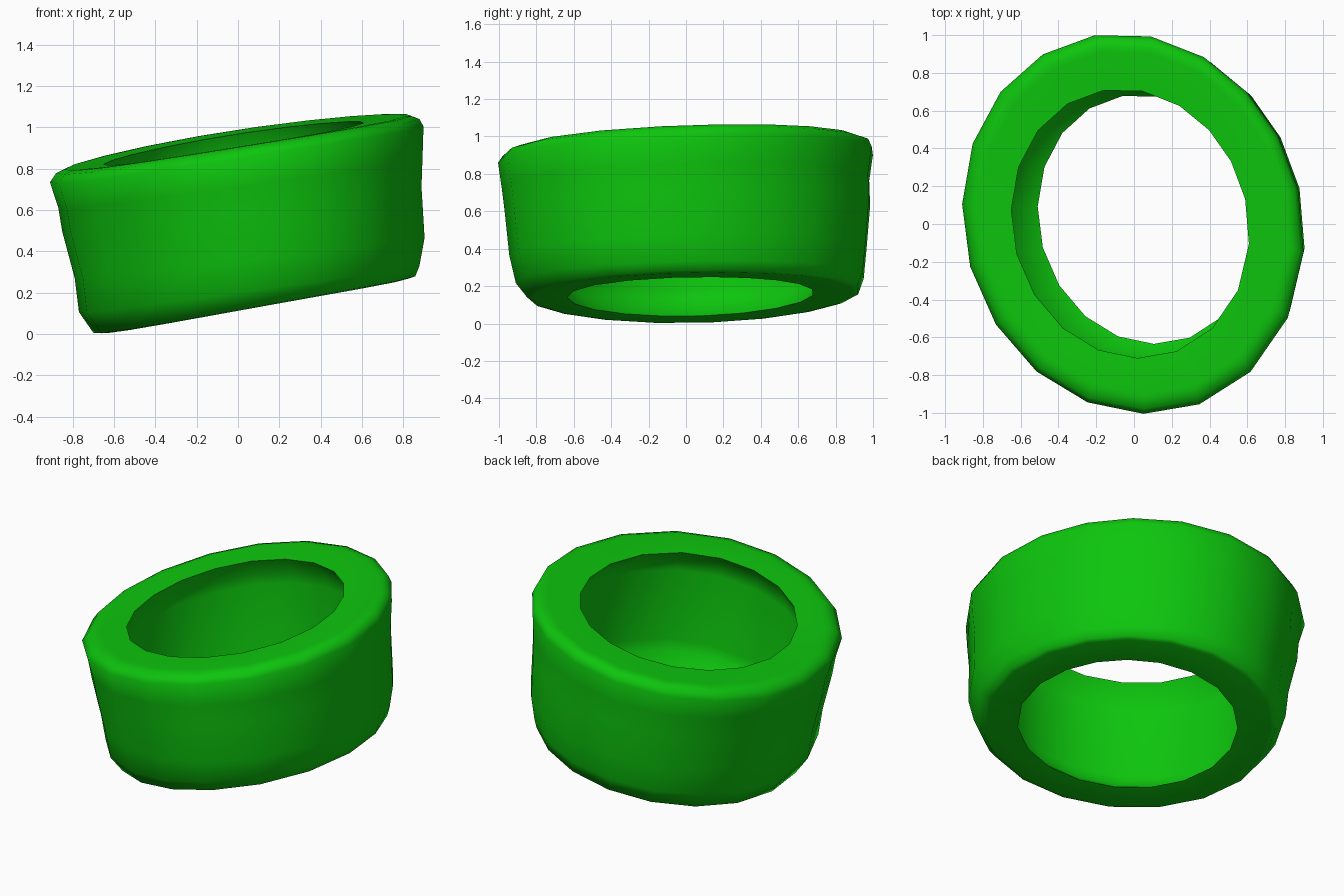
import bpy
import bmesh
from math import cos, sin, radians, tau

cube = bpy.data.objects.get("Cube")
if cube:
    bpy.data.objects.remove(cube, do_unlink=True)

SIDES = 19
START = radians(84)
SKEW = 0.08
BOW = 0.022

# Closed ring section: x min, x max, y min, y max, height, slope along x, slope along y
LOOPS = [
    # bottom rim and outer wall, upwards
    (-0.67, 0.83, -0.82, 0.90, 0.122, 0.18, 0.03),
    (-0.70, 0.86, -0.85, 0.93, 0.127, 0.18, 0.03),
    (-0.77, 0.88, -0.91, 0.96, 0.21, 0.14, 0.03),
    (-0.79, 0.905, -0.945, 0.975, 0.36, 0.12, 0.03),
    (-0.85, 0.89, -0.97, 0.995, 0.60, 0.13, 0.03),
    (-0.87, 0.895, -0.985, 0.99, 0.73, 0.14, 0.04),
    (-0.91, 0.90, -1.005, 1.01, 0.87, 0.155, 0.04),
    (-0.88, 0.88, -0.98, 0.99, 0.91, 0.155, 0.045),
    (-0.84, 0.84, -0.93, 0.95, 0.926, 0.16, 0.045),
    (-0.81, 0.81, -0.90, 0.92, 0.928, 0.162, 0.045),
    # top lip and inner wall, downwards
    (-0.65, 0.61, -0.71, 0.715, 0.925, 0.165, 0.045),
    (-0.71, 0.72, -0.79, 0.78, 0.81, 0.165, 0.04),
    (-0.71, 0.73, -0.79, 0.78, 0.75, 0.165, 0.04),
    (-0.67, 0.75, -0.75, 0.78, 0.30, 0.18, 0.03),
    (-0.65, 0.74, -0.74, 0.77, 0.23, 0.18, 0.03),
    # bottom lip
    (-0.51, 0.65, -0.635, 0.685, 0.13, 0.18, 0.03),
]


def add_loop(bm, x0, x1, y0, y1, height, slope_x, slope_y):
    """One tilted, slightly skewed and bowed oval of vertices."""
    verts = []
    for i in range(SIDES):
        a = START + tau * i / SIDES
        a += radians(7) * max(0, cos(a)) ** 3
        x = (x0 + x1) / 2 + (x1 - x0) / 2 * cos(a)
        y = (y0 + y1) / 2 + (y1 - y0) / 2 * sin(a - SKEW)
        z = height + slope_x * x + slope_y * y + BOW * y * y
        verts.append(bm.verts.new((x, y, z)))
    return verts


# Green material
green = bpy.data.materials.new("green")
green.use_nodes = True
colour = (0.004, 0.56, 0.004, 1.0)
green.diffuse_color = colour
green.node_tree.nodes["Principled BSDF"].inputs["Base Color"].default_value = colour

# Thick tilted ring
bm = bmesh.new()
loops = [add_loop(bm, *spec) for spec in LOOPS]
for k, lower in enumerate(loops):
    upper = loops[(k + 1) % len(loops)]
    for i in range(SIDES):
        j = (i + 1) % SIDES
        bm.faces.new((lower[i], lower[j], upper[j], upper[i]))
bmesh.ops.recalc_face_normals(bm, faces=bm.faces)
mesh = bpy.data.meshes.new("ring_band")
bm.to_mesh(mesh)
bm.free()
mesh.materials.append(green)
ring = bpy.data.objects.new("ring_band", mesh)
bpy.context.collection.objects.link(ring)

# Smooth walls with crisp inner rims
bpy.ops.object.select_all(action="DESELECT")
ring.select_set(True)
bpy.context.view_layer.objects.active = ring
bpy.ops.object.shade_smooth_by_angle(angle=radians(65))
